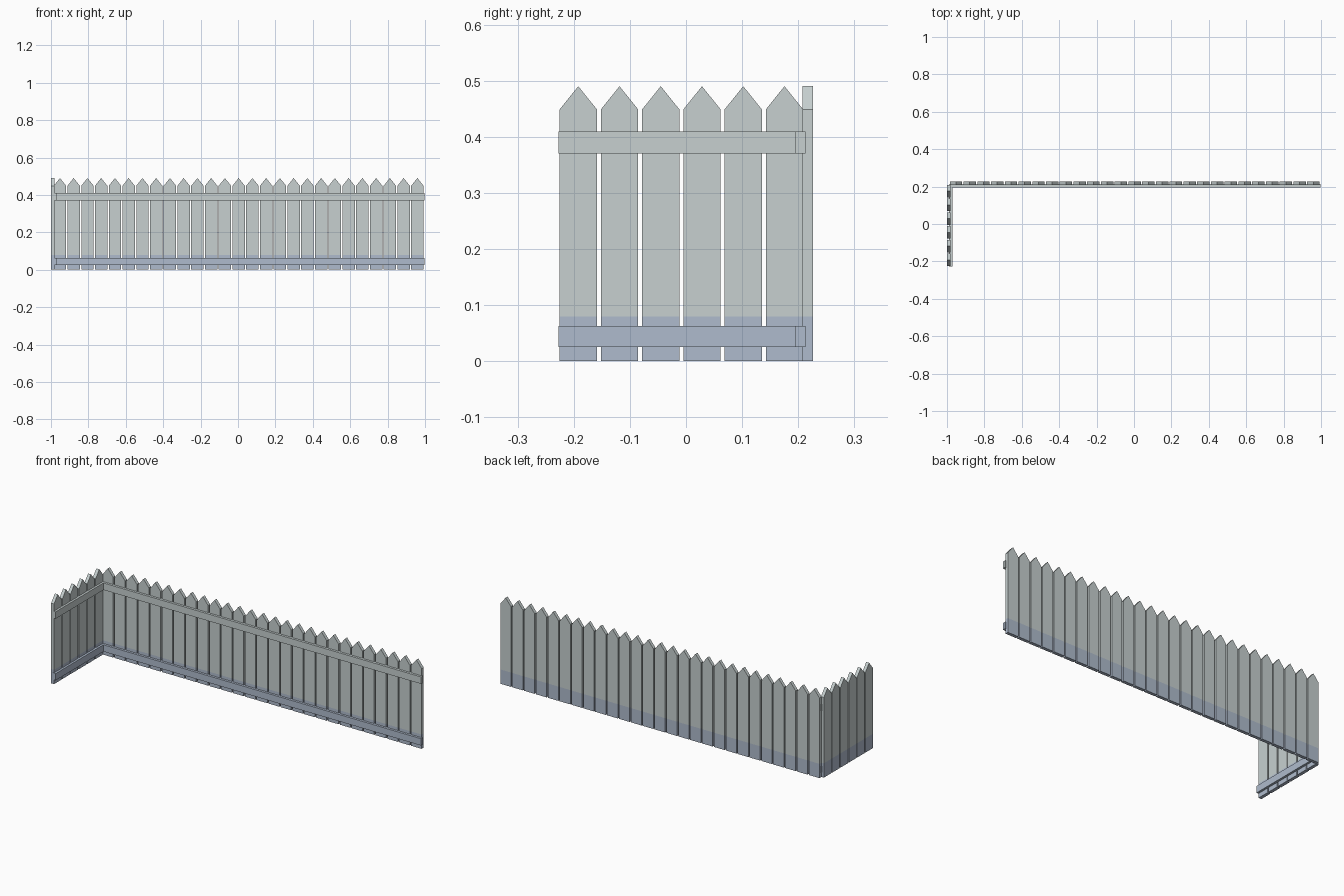
import bpy, bmesh
from mathutils import Matrix, Vector

if "Cube" in bpy.data.objects:
    bpy.data.objects.remove(bpy.data.objects["Cube"])

PITCH, WIDTH, THICK = 0.0735, 0.066, 0.018
SHOULDER, TIP, BAND = 0.449, 0.490, 0.08


def material(name, rgb):
    m = bpy.data.materials.new(name)
    m.diffuse_color = (*rgb, 1)
    m.use_nodes = True
    m.node_tree.nodes["Principled BSDF"].inputs["Base Color"].default_value = m.diffuse_color
    return m


MATS = [material("weathered grey wood", (0.57, 0.63, 0.63)),
        material("blue grey base", (0.43, 0.50, 0.61))]


def finish(name, bm):
    # faces below the band height get the base colour
    bmesh.ops.recalc_face_normals(bm, faces=bm.faces)
    for f in bm.faces:
        f.material_index = int(f.calc_center_median().z < BAND)
    me = bpy.data.meshes.new(name)
    bm.to_mesh(me)
    bm.free()
    for m in MATS:
        me.materials.append(m)
    ob = bpy.data.objects.new(name, me)
    bpy.context.collection.objects.link(ob)
    return ob


def picket(name, x, y, turned=False):
    # pointed board, split at the colour band
    w, t = WIDTH / 2, THICK / 2
    bm = bmesh.new()
    outline = [(-w, 0), (w, 0), (w, SHOULDER), (0, TIP), (-w, SHOULDER)]
    face = bm.faces.new([bm.verts.new((a, -t, z)) for a, z in outline])
    ext = bmesh.ops.extrude_face_region(bm, geom=[face], use_keep_orig=True)
    bmesh.ops.translate(bm, vec=(0, THICK, 0),
                        verts=[v for v in ext["geom"] if isinstance(v, bmesh.types.BMVert)])
    bmesh.ops.bisect_plane(bm, geom=bm.verts[:] + bm.edges[:] + bm.faces[:],
                           plane_co=(0, 0, BAND), plane_no=(0, 0, 1))
    if turned:
        bm.transform(Matrix.Rotation(1.5707963, 4, 'Z'))
    bm.transform(Matrix.Translation((x, y, 0)))
    finish(name, bm)


def rail(name, lo, hi):
    bm = bmesh.new()
    bmesh.ops.create_cube(bm, size=1)
    lo, hi = Vector(lo), Vector(hi)
    bm.transform(Matrix.Translation((lo + hi) / 2) @ Matrix.Diagonal((*(hi - lo), 1)))
    finish(name, bm)


# long back run and short left run of pickets
for i in range(27):
    picket(f"back_picket_{i + 1}", 0.959 - i * PITCH, 0.217)
for i in range(6):
    picket(f"side_picket_{i + 1}", -0.991, -0.192 + i * PITCH, True)

# horizontal rails on the inner side
for level, z0, z1 in (("lower", 0.025, 0.063), ("upper", 0.370, 0.409)):
    rail(f"back_{level}_rail", (-0.986, 0.195, z0), (0.998, 0.213, z1))
    rail(f"side_{level}_rail", (-0.988, -0.227, z0), (-0.970, 0.212, z1))
